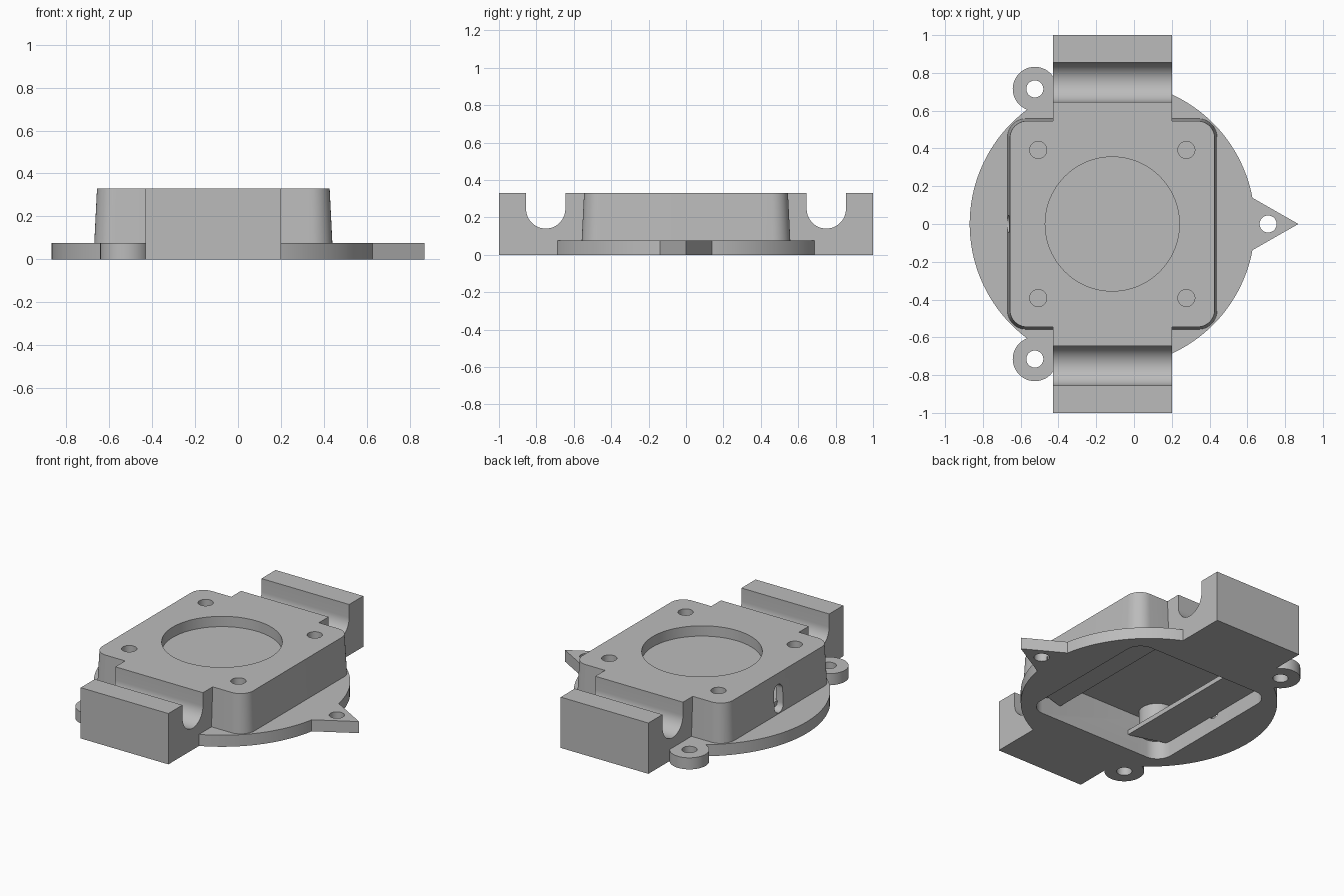
import bpy, bmesh, math
from mathutils import Vector

cube = bpy.data.objects.get("Cube")
if cube:
    bpy.data.objects.remove(cube)

grey = bpy.data.materials.new("plain_grey")
grey.use_nodes = True
colour = (0.5, 0.5, 0.5, 1)
grey.diffuse_color = colour
grey.node_tree.nodes["Principled BSDF"].inputs["Base Color"].default_value = colour

TOP, FLANGE, CX = 0.33, 0.075, -0.115


def arc(cx, cy, r, a0, a1, n):
    """Points on an arc, angles in degrees."""
    return [(cx + r * math.cos(math.radians(a0 + (a1 - a0) * i / n)),
             cy + r * math.sin(math.radians(a0 + (a1 - a0) * i / n))) for i in range(n + 1)]


def circle(cx, cy, r, n=48):
    return arc(cx, cy, r, 0, 360, n)[:-1]


def rounded_rect(hx, hy, r):
    pts = []
    for k, (sx, sy) in enumerate([(1, 1), (-1, 1), (-1, -1), (1, -1)]):
        pts += arc(CX + sx * (hx - r), sy * (hy - r), r, 90 * k, 90 * k + 90, 10)
    return pts


def prism(name, lower, a, b, upper=None, axis="z"):
    """Solid between two outlines, along z or along x."""
    place = (lambda p, t: (p[0], p[1], t)) if axis == "z" else (lambda p, t: (t, p[0], p[1]))
    bm = bmesh.new()
    lo = [bm.verts.new(Vector(place(p, a))) for p in lower]
    hi = [bm.verts.new(Vector(place(p, b))) for p in (upper or lower)]
    bm.faces.new(lo[::-1])
    bm.faces.new(hi)
    for i in range(len(lo)):
        j = (i + 1) % len(lo)
        bm.faces.new((lo[i], lo[j], hi[j], hi[i]))
    bmesh.ops.recalc_face_normals(bm, faces=bm.faces)
    mesh = bpy.data.meshes.new(name)
    bm.to_mesh(mesh)
    bm.free()
    mesh.materials.append(grey)
    obj = bpy.data.objects.new(name, mesh)
    bpy.context.collection.objects.link(obj)
    return obj


def combine(target, other, operation):
    """Apply a boolean and drop the helper."""
    mod = target.modifiers.new("combine", "BOOLEAN")
    mod.operation, mod.object, mod.solver = operation, other, "EXACT"
    bpy.context.view_layer.objects.active = target
    bpy.ops.object.modifier_apply(modifier=mod.name)
    bpy.data.objects.remove(other)


def smooth(obj):
    bpy.ops.object.select_all(action="DESELECT")
    obj.select_set(True)
    bpy.context.view_layer.objects.active = obj
    bpy.ops.object.shade_smooth_by_angle(angle=math.radians(30))


# Round flange with pointer and two ears
housing = prism("housing", circle(CX, 0, 0.755, 128), 0, FLANGE)
added = [prism("pointer", [(0.87, 0), (0.5, 0.211), (0.5, -0.211)], 0, FLANGE)]
for s in (-1, 1):
    added.append(prism("ear", circle(-0.525, s * 0.715, 0.117), 0, FLANGE))

# Tapered rounded body
added.append(prism("body", rounded_rect(0.557, 0.56, 0.1), 0.03, TOP,
                   rounded_rect(0.542, 0.545, 0.09)))

# Long saddle block with a U groove near each end
right_half = [(1, 0), (1, TOP), (0.855, TOP)] + arc(0.75, 0.245, 0.105, 0, -180, 24) + [(0.645, TOP)]
saddle = right_half + [(-y, z) for y, z in reversed(right_half)]
added.append(prism("saddle", saddle, -0.43, 0.2, axis="x"))
for part in added:
    combine(housing, part, "UNION")

# Underside pocket, round top recess, flange holes, wall slot
cuts = [prism("pocket", rounded_rect(0.5, 0.5, 0.1), -0.1, 0.25),
        prism("recess", circle(CX, 0, 0.355, 96), 0.263, 0.5),
        prism("pointer_hole", circle(0.71, 0, 0.045), -0.1, 0.2),
        prism("slot", arc(0, 0.215, 0.045, 0, 180, 16) + arc(0, 0.125, 0.045, 180, 360, 16),
              -0.8, -0.55, axis="x")]
for s in (-1, 1):
    cuts.append(prism("ear_hole", circle(-0.525, s * 0.715, 0.045), -0.1, 0.2))
    for dx in (-0.392, 0.392):
        cuts.append(prism("screw_hole", circle(CX + dx, s * 0.392, 0.045), 0.2, 0.5))
for cutter in cuts:
    combine(housing, cutter, "DIFFERENCE")
smooth(housing)

# Inner strips along both sides, carrying the screw bosses
for side, d in (("right", -1), ("left", 1)):
    inner, outer = CX + d * 0.26, CX + d * 0.51
    strip = prism(side + "_strip", [(inner, -0.505), (outer, -0.43), (outer, 0.43), (inner, 0.505)],
                  0.1, 0.13)
    for s in (-1, 1):
        x, y = CX + d * 0.392, s * 0.392
        boss = prism("boss", circle(x, y, 0.108), 0.115, 0.253)
        combine(boss, prism("bore", circle(x, y, 0.045), 0.14, 0.4), "DIFFERENCE")
        combine(strip, boss, "UNION")
    smooth(strip)
